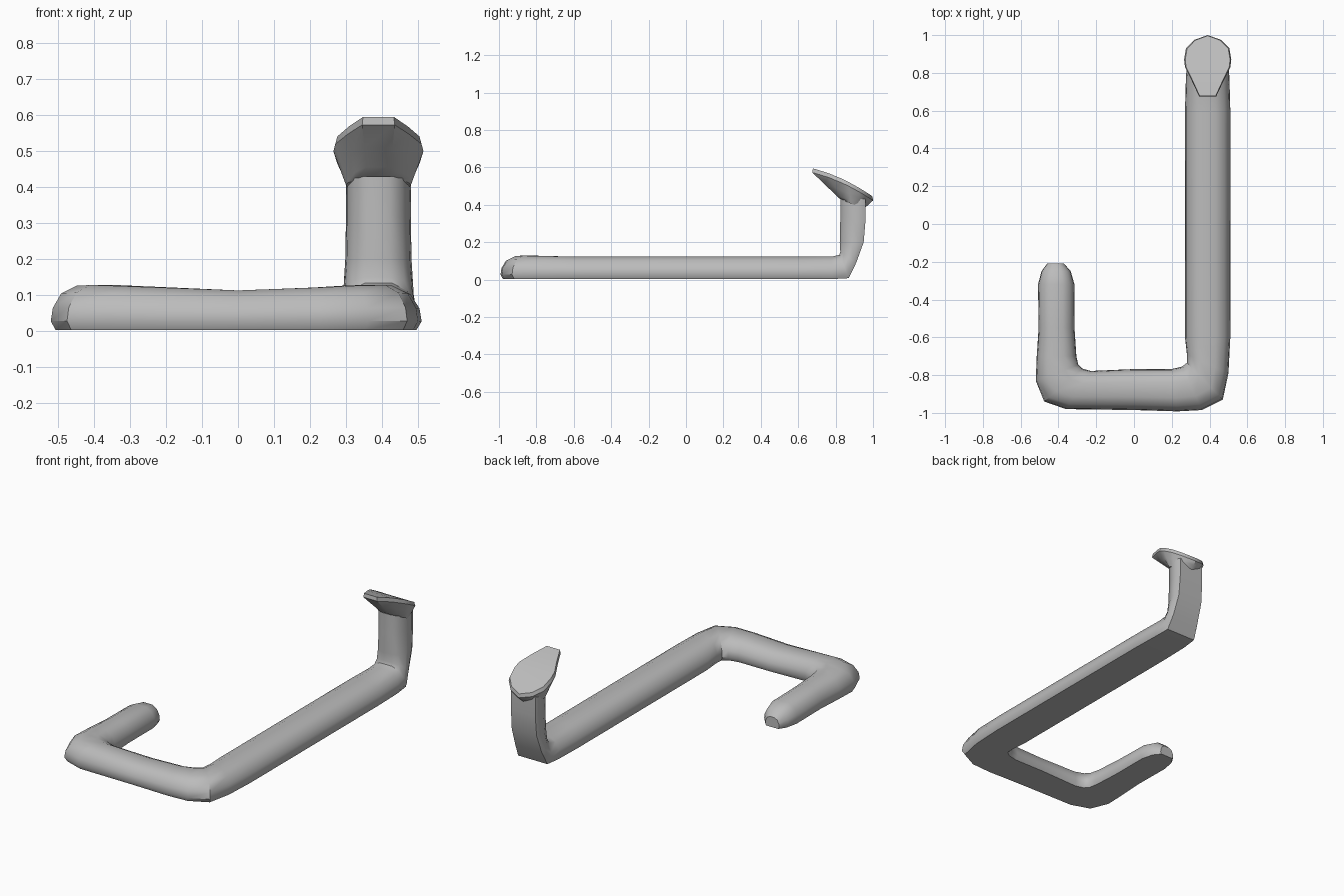
import bpy, bmesh, math
from mathutils import Vector

cube = bpy.data.objects.get("Cube")
if cube:
    bpy.data.objects.remove(cube)

grey = bpy.data.materials.new("plain grey")
grey.use_nodes = True
COLOUR = (0.5, 0.5, 0.5, 1)
grey.diffuse_color = COLOUR
grey.node_tree.nodes["Principled BSDF"].inputs["Base Color"].default_value = COLOUR


def loft(name, rings, angle):
    """Skin a list of closed rings and cap both ends."""
    bm = bmesh.new()
    loops = [[bm.verts.new(p) for p in ring] for ring in rings]
    n = len(loops[0])
    for a, b in zip(loops, loops[1:]):
        for i in range(n):
            j = (i + 1) % n
            bm.faces.new((a[i], a[j], b[j], b[i]))
    for end in (loops[0], loops[-1]):
        bmesh.ops.triangulate(bm, faces=[bm.faces.new(end)])
    bmesh.ops.recalc_face_normals(bm, faces=bm.faces)
    mesh = bpy.data.meshes.new(name)
    bm.to_mesh(mesh)
    bm.free()
    mesh.materials.append(grey)
    obj = bpy.data.objects.new(name, mesh)
    bpy.context.collection.objects.link(obj)
    bpy.ops.object.select_all(action='DESELECT')
    obj.select_set(True)
    bpy.context.view_layer.objects.active = obj
    bpy.ops.object.shade_smooth_by_angle(angle=math.radians(angle))
    return obj


# Flat-backed cross-section: across the bar, then through its thickness
half = [(0.88, 0), (1, 0.2), (0.95, 0.5), (0.74, 0.83), (0.36, 1)]
PROFILE = half + [(-s, u) for s, u in reversed(half)]


def section(inner, outer, up):
    inner, outer, up = Vector(inner), Vector(outer), Vector(up)
    mid, side = (inner + outer) / 2, (outer - inner) / 2
    return [mid + side * s + up * u for s, u in PROFILE]


# Bar lying on the floor: inner x, y, outer x, y, height
floor = [
    (-0.37, -0.21, -0.46, -0.21, 0.06), (-0.335, -0.25, -0.49, -0.25, 0.095),
    (-0.315, -0.32, -0.508, -0.32, 0.11), (-0.315, -0.55, -0.505, -0.55, 0.115),
    (-0.305, -0.70, -0.515, -0.70, 0.12), (-0.295, -0.745, -0.52, -0.83, 0.123),
    (-0.275, -0.765, -0.475, -0.94, 0.125), (-0.23, -0.778, -0.36, -0.98, 0.122),
    (0, -0.768, 0, -0.985, 0.11), (0.2, -0.768, 0.23, -0.992, 0.118),
    (0.255, -0.755, 0.36, -0.985, 0.123), (0.28, -0.735, 0.47, -0.93, 0.125),
    (0.28, -0.69, 0.50, -0.79, 0.123), (0.27, -0.6, 0.51, -0.6, 0.12),
    (0.27, 0.6, 0.51, 0.6, 0.12), (0.275, 0.78, 0.505, 0.78, 0.12),
]
rings = [section((ix, iy, 0.003), (ox, oy, 0.003), (0, 0, h)) for ix, iy, ox, oy, h in floor]

# Bend and upright post: half width, back y, z, thickness towards front and up
post = [
    (0.108, 0.87, 0.008, -0.05, 0.125), (0.098, 0.91, 0.09, -0.085, 0.06),
    (0.092, 0.95, 0.2, -0.128, 0), (0.09, 0.96, 0.32, -0.135, 0),
    (0.09, 0.96, 0.43, -0.135, 0),
]
rings += [section((0.39 - w, y, z), (0.39 + w, y, z), (0, dy, dz)) for w, y, z, dy, dz in post]
loft("bent_bar", rings, 40)

# Tilted head plate flaring out of the post
side = [(0.07, 0.975), (0.115, 0.93), (0.125, 0.87), (0.12, 0.83), (0.085, 0.76), (0.045, 0.675)]
outline = [(0, 1.0)] + side + [(-x, y) for x, y in reversed(side)]


def rim_z(y):
    t = (1 - y) / 0.325
    return 0.445 + 0.15 * t + 0.07 * t * (1 - t)


def head_ring(t):
    """Blend from the plate rim (0) to the neck around the post (1)."""
    ring = []
    for x, y in outline:
        neck = Vector((x * 0.72, 0.89 + (y - 0.89) * (0.33 if y < 0.89 else 0.62), 0.0))
        neck.z = 0.385 + 0.05 * (1 - y) / 0.325
        rim = Vector((x, y, rim_z(y) - 0.022))
        ring.append(rim.lerp(neck, t) + Vector((0.39, 0, 0)))
    return ring


top = [(0.39 + x * 0.95, 0.85 + (y - 0.85) * 0.98, rim_z(y)) for x, y in outline]
loft("head_plate", [top, head_ring(0), head_ring(0.45), head_ring(0.85), head_ring(1)], 40)
